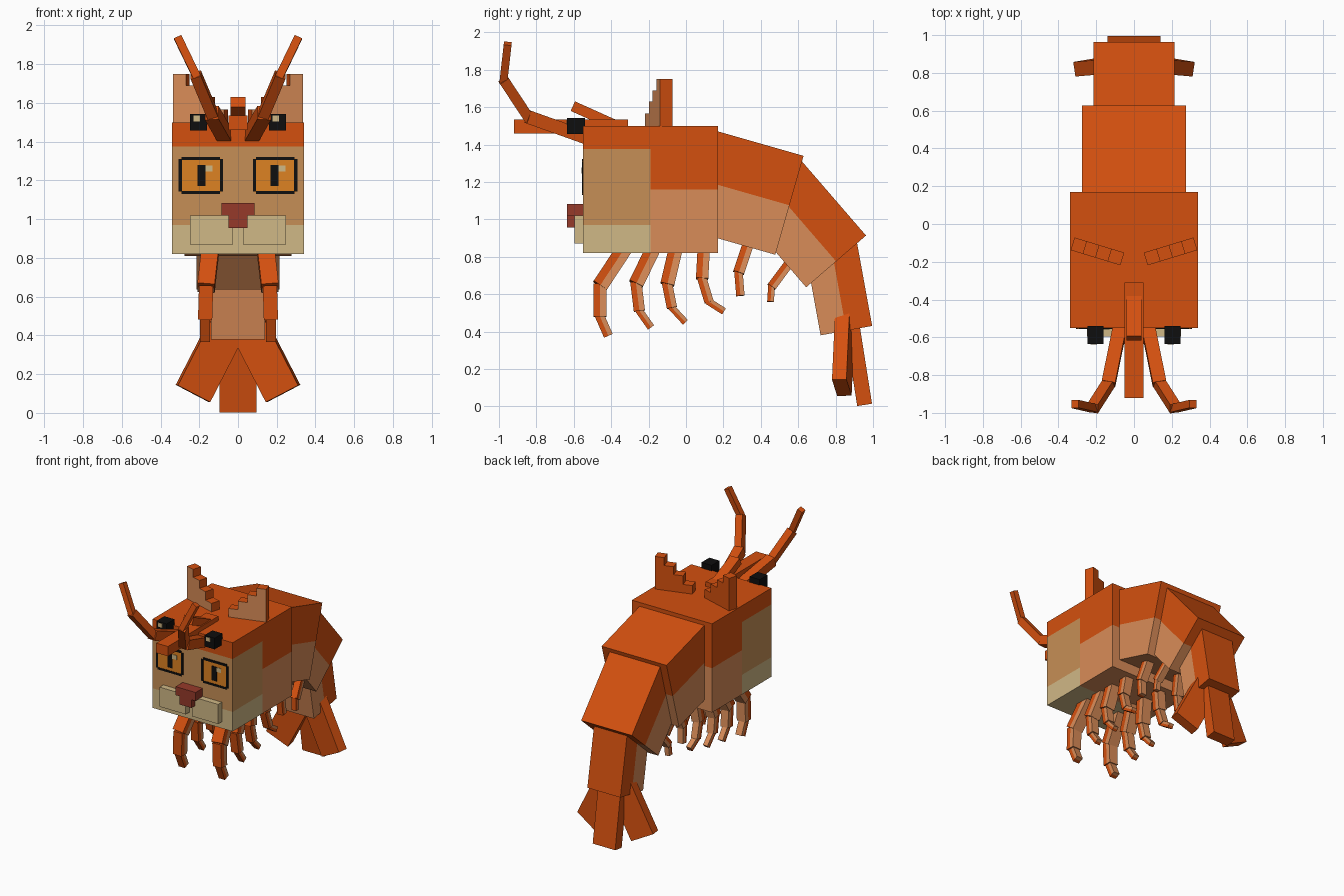
import bpy, bmesh
from mathutils import Vector, Matrix

if "Cube" in bpy.data.objects:
    bpy.data.objects.remove(bpy.data.objects["Cube"])


def material(name, rgb):
    m = bpy.data.materials.new(name)
    lin = [((c / 255 + 0.055) / 1.055) ** 2.4 for c in rgb]
    m.diffuse_color = (*lin, 1)
    m.use_nodes = True
    m.node_tree.nodes["Principled BSDF"].inputs["Base Color"].default_value = m.diffuse_color
    return m


ORANGE = material("orange shell", (212, 80, 15))
PEACH = material("peach belly", (217, 140, 88))
TAN = material("tan face", (198, 143, 86))
CREAM = material("cream muzzle", (208, 184, 134))
RED = material("red brown nose", (150, 58, 42))
AMBER = material("amber iris", (222, 130, 34))
BLACK = material("black", (14, 14, 14))


def make(name, cells, mats, rule=None, cuts=()):
    """One object out of cells (matrix, size), cut by planes in local space,
    with materials chosen by rule(local centre, local normal)."""
    bm = bmesh.new()
    for mat, size in cells:
        part = bmesh.new()
        bmesh.ops.create_cube(part, size=1, matrix=Matrix.Diagonal((*size, 1)))
        for co, no in cuts:
            bmesh.ops.bisect_plane(part, geom=part.verts[:] + part.edges[:] + part.faces[:],
                                   plane_co=mat.inverted() @ Vector(co) if rule_world(rule) else co,
                                   plane_no=no)
        part.normal_update()
        if rule_world(rule):
            part.transform(mat)
        if rule:
            for f in part.faces:
                f.material_index = rule(f.calc_center_median(), f.normal)
        if not rule_world(rule):
            part.transform(mat)
        tmp = bpy.data.meshes.new("tmp")
        part.to_mesh(tmp)
        part.free()
        bm.from_mesh(tmp)
        bpy.data.meshes.remove(tmp)
    me = bpy.data.meshes.new(name)
    bm.to_mesh(me)
    bm.free()
    for m in mats:
        me.materials.append(m)
    ob = bpy.data.objects.new(name, me)
    bpy.context.collection.objects.link(ob)
    return ob


def rule_world(rule):
    return rule is head_rule


def span(lo, hi):
    lo, hi = Vector(lo), Vector(hi)
    return Matrix.Translation((lo + hi) / 2), [abs(c) for c in hi - lo]


def box(name, lo, hi, mat):
    return make(name, [span(lo, hi)], [mat])


def beam(p, q, width, thick, hint=(1, 0, 0)):
    """Cell running from p to q; local x across, local y along, local z up/back."""
    p, q = Vector(p), Vector(q)
    d = (q - p).normalized()
    x = Vector(hint)
    x = (x - d * x.dot(d)).normalized()
    rot = Matrix((x, d, x.cross(d))).transposed().to_4x4()
    return Matrix.Translation((p + q) / 2) @ rot, (width, (q - p).length, thick)


HALF = [((0, 0, 0), (0, 0, 1))]


def back_rule(c, n):
    return 0 if c.z > 0 else 1


def head_rule(c, n):
    if c.y < -0.19:
        return 0 if c.z > 1.375 else (2 if c.z > 0.97 else 3)
    return 0 if c.z > 1.16 else 1


# Head block: painted bands cut at heights and at the face mask edge
make("head", [span((-0.34, -0.55, 0.82), (0.34, 0.17, 1.5))], [ORANGE, PEACH, TAN, CREAM],
     head_rule, [((0, -0.19, 1), (0, 1, 0))] + [((0, 0, z), (0, 0, 1)) for z in (0.97, 1.16, 1.375)])

# Curling abdomen: orange outer half, peach inner half
for name, p, q, w, t in (
        ("abdomen_front", (0.07, 1.213), (0.553, 1.075), 0.55, 0.55),
        ("abdomen_middle", (0.456, 1.176), (0.8025, 0.775), 0.43, 0.423),
        ("abdomen_rear", (0.768, 0.897), (0.8575, 0.405), 0.28, 0.28)):
    make(name, [beam((0, *p), (0, *q), w, t)], [ORANGE, PEACH], back_rule, HALF)

# Tail fan
make("tail_fan_centre", [beam((0, 0.877, 0.502), (0, 0.955, 0.008), 0.19, 0.08)], [ORANGE])
for s, side in ((-1, "left"), (1, "right")):
    make("tail_fan_" + side, [beam((s * 0.04, 0.85, 0.474), (s * 0.2325, 0.833, 0.10),
                                   0.19, 0.078, (1, -s * 0.15, 0))], [ORANGE])

# Legs: (y, z) joints and the thickness of each piece
LEGS = [
    ([(-.315, .865), (-.46, .645), (-.46, .48), (-.415, .377)], (.085, .07, .05)),
    ([(-.165, .865), (-.267, .655), (-.249, .51), (-.187, .422)], (.08, .06, .04)),
    ([(-.05, .865), (-.10, .652), (-.075, .527), (-.003, .449)], (.075, .055, .036)),
    ([(.096, .865), (.086, .682), (.123, .559), (.203, .508)], (.066, .05, .038)),
    ([(.34, .89), (.281, .714), (.291, .591)], (.06, .045)),
    ([(.57, .79), (.457, .639), (.452, .559)], (.05, .036)),
]
XS = (0.14, 0.165, 0.17, 0.17)
for s, side in ((-1, "left"), (1, "right")):
    for i, (path, widths) in enumerate(LEGS):
        pts = [Vector((s * XS[k], y, z)) for k, (y, z) in enumerate(path)]
        cells = []
        for a, b, w in zip(pts, pts[1:], widths):
            a = a - (b - a).normalized() * 0.012
            cells.append(beam(a, b, w * 1.05, w))
        make(f"leg_{side}_{i + 1}", cells, [PEACH, ORANGE], back_rule, HALF)

    # Antenna
    pts = [Vector((s * x, y, z)) for x, y, z in
           ((.065, -.50, 1.425), (.135, -.845, 1.548), (.218, -.975, 1.745), (.312, -.953, 1.94))]
    make("antenna_" + side, [beam(a - (b - a).normalized() * 0.015, b, w, w)
                             for a, b, w in zip(pts, pts[1:], (.072, .056, .042))], [ORANGE])

    # Stepped ear: outer column tallest, front faces peach
    a, b = Vector((s * 0.325, -0.105, 0)), Vector((s * 0.062, -0.185, 0))
    cells = []
    for k, top in enumerate((1.75, 1.69, 1.63, 1.565)):
        p, q = a.lerp(b, k / 4), a.lerp(b, (k + 1) / 4)
        m, size = beam(p, q, 0.07, top - 1.49, (0, s, 0))
        cells.append((Matrix.Translation((0, 0, (top + 1.49) / 2)) @ m, size))
    make("ear_" + side, cells, [ORANGE, PEACH], lambda c, n, s=s: 1 if n.x * s < -0.5 else 0)

    # Stalk eye with a small glint
    cx = s * 0.204
    box("stalk_eye_" + side, (cx - .043, -.635, 1.457), (cx + .043, -.54, 1.543), BLACK)
    box("stalk_eye_glint_" + side, (cx - .026, -.639, 1.505), (cx + .008, -.635, 1.535), CREAM)

    # Painted face eye: amber plate, black rim bars, pupil and glint
    c = s * 0.192
    box("iris_" + side, (c - .108, -.554, 1.138), (c + .108, -.55, 1.312), AMBER)
    rim = [span((c - .1, -.557, z), (c + .1, -.55, z + .016)) for z in (1.13, 1.306)]
    rim += [span((c + x, -.557, 1.142), (c + x + .016, -.55, 1.31)) for x in (-.114, .098)]
    make("eye_rim_" + side, rim, [BLACK])
    px = s * 0.188
    box("pupil_" + side, (px - .021, -.557, 1.17), (px + .021, -.55, 1.28), BLACK)
    gx = px + .021
    box("eye_glint_" + side, (gx, -.558, 1.245), (gx + .036, -.55, 1.278), CREAM)

    # Muzzle pad
    box("muzzle_" + side, (s * 0.027, -.595, .87), (s * 0.248, -.54, 1.02), CREAM)

# Nose
make("nose", [span((-.085, -.635, 1.018), (.085, -.54, 1.083)),
              span((-.05, -.635, .955), (.05, -.54, 1.018))], [RED])

# Rostrum with raised crest
box("rostrum", (-.05, -.92, 1.46), (.05, -.31, 1.535), ORANGE)
make("rostrum_crest", [beam((0, -.605, 1.605), (0, -.36, 1.495), .08, .056)], [ORANGE])
